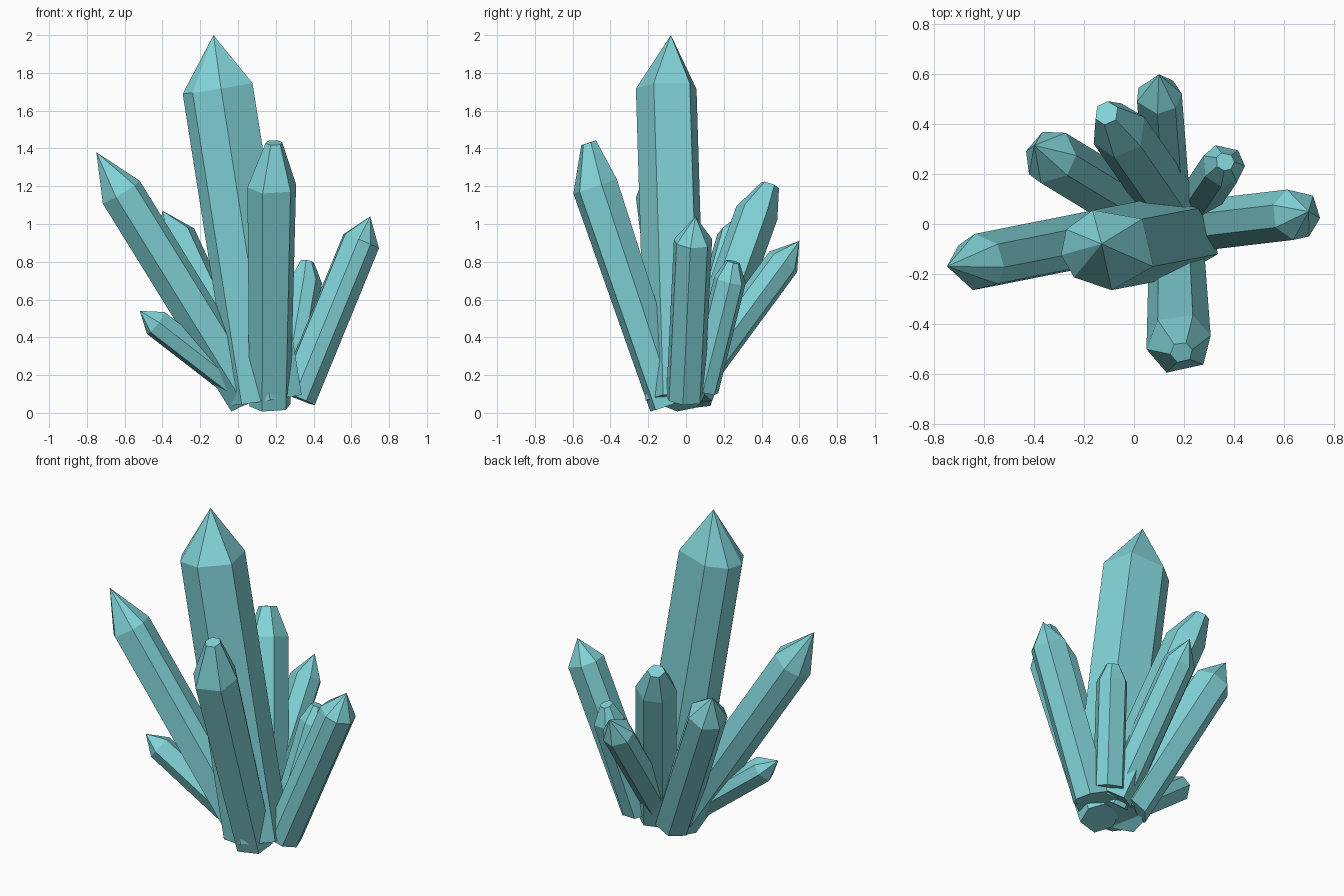
import bpy, bmesh, math, random
from mathutils import Vector

if "Cube" in bpy.data.objects:
    bpy.data.objects.remove(bpy.data.objects["Cube"])

random.seed(4)
mat = bpy.data.materials.new("teal_crystal")
mat.diffuse_color = (0.22, 0.65, 0.68, 1)
mat.use_nodes = True
mat.node_tree.nodes["Principled BSDF"].inputs["Base Color"].default_value = mat.diffuse_color


def crystal(name, base, shoulder, tip, r, sides=7, cap=0.0, angles=None, r_base=None, squash=(1, 1)):
    """Faceted prism from base to shoulder, closed by a point or a small blunt cap."""
    base, shoulder, tip = Vector(base), Vector(shoulder), Vector(tip)
    d = (shoulder - base).normalized()
    u = Vector((1, 0, 0))
    u = (u - d * u.dot(d)).normalized()
    v = d.cross(u)
    if angles is None:
        step = 360 / sides
        angles = [step * (i + random.uniform(-0.2, 0.2)) for i in range(sides)]
    dirs = [u * squash[0] * math.cos(math.radians(a)) + v * squash[1] * math.sin(math.radians(a))
            for a in angles]
    n = len(dirs)
    bm = bmesh.new()

    def ring(c, rad):
        return [bm.verts.new(c + q * rad) for q in dirs]

    def bridge(a, b):
        for i in range(n):
            j = (i + 1) % n
            bm.faces.new((a[i], a[j], b[j], b[i]))

    low, high = ring(base, r_base or r), ring(shoulder, r)
    bm.faces.new(low[::-1])
    bridge(low, high)
    if cap:
        top = ring(tip, cap)
        bridge(high, top)
        bm.faces.new(top)
    else:
        apex = bm.verts.new(tip)
        for i in range(n):
            bm.faces.new((high[i], high[(i + 1) % n], apex))
    bmesh.ops.recalc_face_normals(bm, faces=bm.faces)
    me = bpy.data.meshes.new(name)
    bm.to_mesh(me)
    bm.free()
    me.materials.append(mat)
    bpy.context.collection.objects.link(bpy.data.objects.new(name, me))


# Tall central crystal with uneven seven-sided section
crystal("main_crystal", (0.16, -0.05, 0.07), (-0.10, -0.10, 1.72), (-0.13, -0.08, 2.0), 0.188,
        angles=[47, 110, 152, 189, 224, 273, 335], squash=(1.05, 0.88))
# Leaning crystals on the left, front and right
crystal("left_crystal", (0.06, -0.02, 0.07), (-0.62, -0.155, 1.17), (-0.75, -0.17, 1.38), 0.117)
crystal("small_left_crystal", (0.05, -0.03, 0.10), (-0.435, -0.13, 0.475), (-0.52, -0.15, 0.54), 0.075, 6)
crystal("front_crystal", (0.17, -0.09, 0.04), (0.18, -0.48, 1.20), (0.19, -0.515, 1.43), 0.132,
        6, cap=0.045, r_base=0.112, angles=[15, 65, 130, 190, 248, 318])
crystal("right_crystal", (0.31, 0.0, 0.08), (0.65, 0.04, 0.91), (0.70, 0.05, 1.04), 0.105)
# Cluster at the back
crystal("back_left_crystal", (0.06, 0.03, 0.08), (-0.335, 0.27, 0.93), (-0.40, 0.315, 1.07), 0.113)
crystal("back_middle_crystal", (0.18, 0.03, 0.10), (-0.06, 0.375, 1.06), (-0.11, 0.445, 1.205), 0.115,
        6, cap=0.05, angles=[25, 85, 140, 205, 260, 320])
crystal("back_low_crystal", (0.14, 0.0, 0.10), (0.10, 0.515, 0.80), (0.10, 0.60, 0.91), 0.092)
crystal("back_right_crystal", (0.26, 0.09, 0.12), (0.358, 0.235, 0.70), (0.365, 0.25, 0.80), 0.088,
        cap=0.038)
